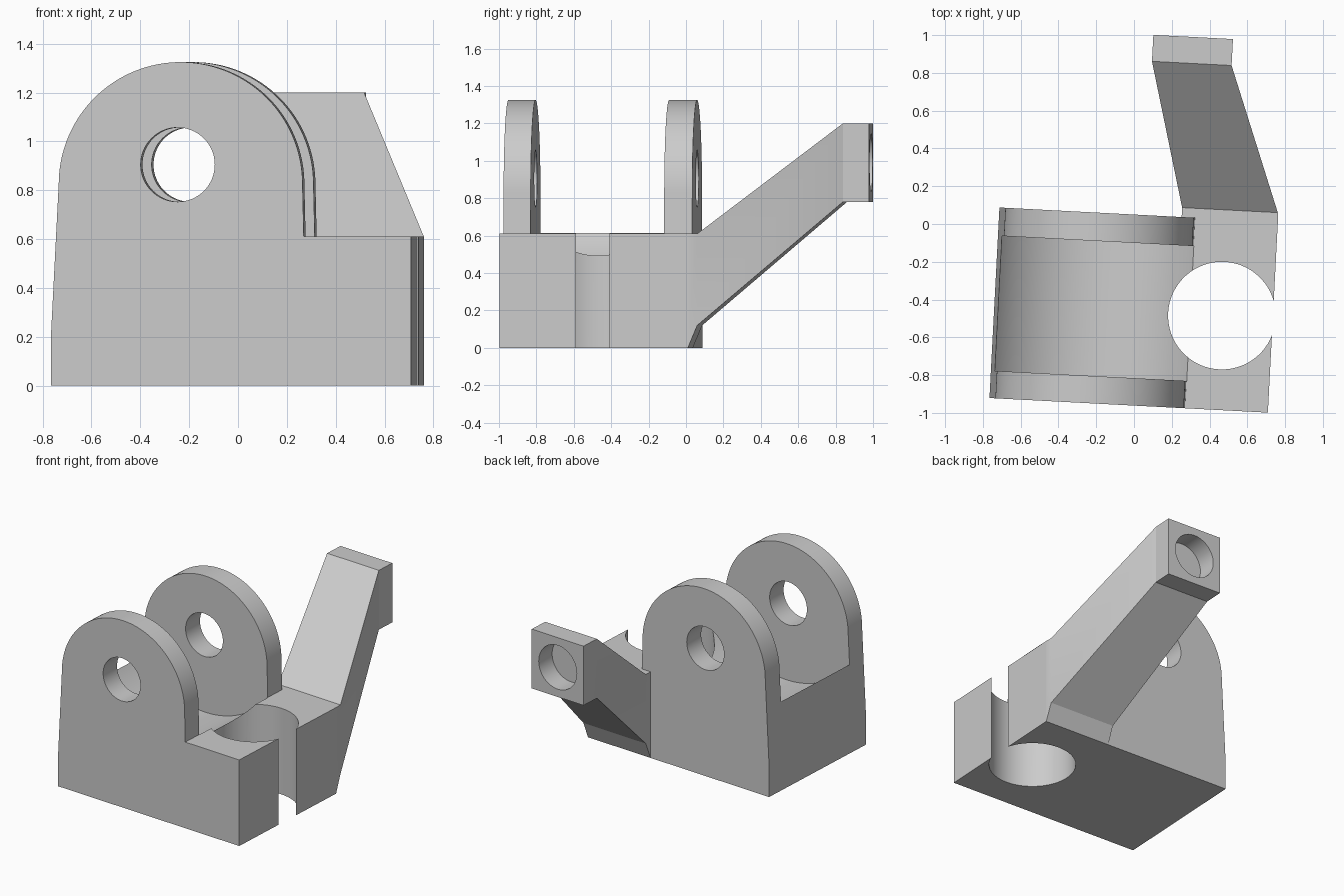
import bpy, bmesh, math
from mathutils import Matrix, Vector

if "Cube" in bpy.data.objects:
    bpy.data.objects.remove(bpy.data.objects["Cube"])

TURN = Matrix.Rotation(math.radians(-3), 4, 'Z')  # whole bracket is turned slightly
grey = bpy.data.materials.new("plain grey")
grey.diffuse_color = (0.6, 0.6, 0.6, 1)
grey.use_nodes = True
grey.node_tree.nodes["Principled BSDF"].inputs["Base Color"].default_value = grey.diffuse_color


def loft(name, rings):
    """Closed solid through matching rings of points."""
    bm = bmesh.new()
    loops = [[bm.verts.new(TURN @ Vector(p)) for p in ring] for ring in rings]
    n = len(loops[0])
    bm.faces.new(loops[0])
    bm.faces.new(loops[-1])
    for a, b in zip(loops, loops[1:]):
        for i in range(n):
            j = (i + 1) % n
            bm.faces.new((a[i], a[j], b[j], b[i]))
    bmesh.ops.recalc_face_normals(bm, faces=bm.faces)
    me = bpy.data.meshes.new(name)
    bm.to_mesh(me)
    bm.free()
    me.materials.append(grey)
    ob = bpy.data.objects.new(name, me)
    bpy.context.collection.objects.link(ob)
    return ob


def prism(name, profile, y0, y1):
    """Extrude an x-z profile along y."""
    return loft(name, [[(x, y, z) for x, z in profile] for y in (y0, y1)])


def arc(cx, cz, r, a0, a1, n):
    return [(cx + r * math.cos(math.radians(a0 + (a1 - a0) * i / n)),
             cz + r * math.sin(math.radians(a0 + (a1 - a0) * i / n))) for i in range(n + 1)]


def circle(cx, cz, r, n=64):
    return arc(cx, cz, r, 0, 360, n)[:-1]


def cut(ob, cutter):
    mod = ob.modifiers.new("cut", 'BOOLEAN')
    mod.operation, mod.solver, mod.object = 'DIFFERENCE', 'EXACT', cutter
    bpy.context.view_layer.objects.active = ob
    bpy.ops.object.modifier_apply(modifier=mod.name)
    bpy.data.objects.remove(cutter)


# Body: block and both lugs share one side profile
body = prism("body", [(-0.716, 0), (0.76, 0), (0.76, 0.61), (0.32, 0.61)]
             + arc(-0.185, 0.825, 0.5, 0, 180, 64) + [(-0.716, 0.22)], -0.96, 0.05)

# Gap between the lugs, with a hollow floor
cut(body, prism("gap_cutter", arc(-0.185, 1.0, 0.64, 205, 323.2, 64)
                + [(0.327, 1.6), (-0.9, 1.6)], -0.815, -0.1))

# Pin hole through both lugs
cut(body, prism("pin_cutter", circle(-0.197, 0.905, 0.152), -1.2, 0.3))

# Upright bore that breaks out through the side
cut(body, loft("bore_cutter", [[(x, y, z) for x, y in circle(0.49, -0.46, 0.285)]
                               for z in (-0.2, 1.0)]))

# Arm: sections given as y, left x, right x, bottom z, top z
sections = [(0.05, 0.25, 0.76, 0.0, 0.61), (0.1, 0.25, 0.757, 0.12, 0.61),
            (0.865, 0.05, 0.472, 0.78, 1.2), (1.005, 0.05, 0.472, 0.78, 1.2)]
arm = loft("arm", [[(a, y, lo), (b, y, lo), (b, y, hi), (a, y, hi)]
                   for y, a, b, lo, hi in sections])

# Blind socket in the arm end
cut(arm, prism("socket_cutter", circle(0.26, 0.99, 0.155), 0.865, 1.2))

for ob in (body, arm):
    bpy.ops.object.select_all(action='DESELECT')
    ob.select_set(True)
    bpy.context.view_layer.objects.active = ob
    bpy.ops.object.shade_smooth_by_angle(angle=math.radians(20))
